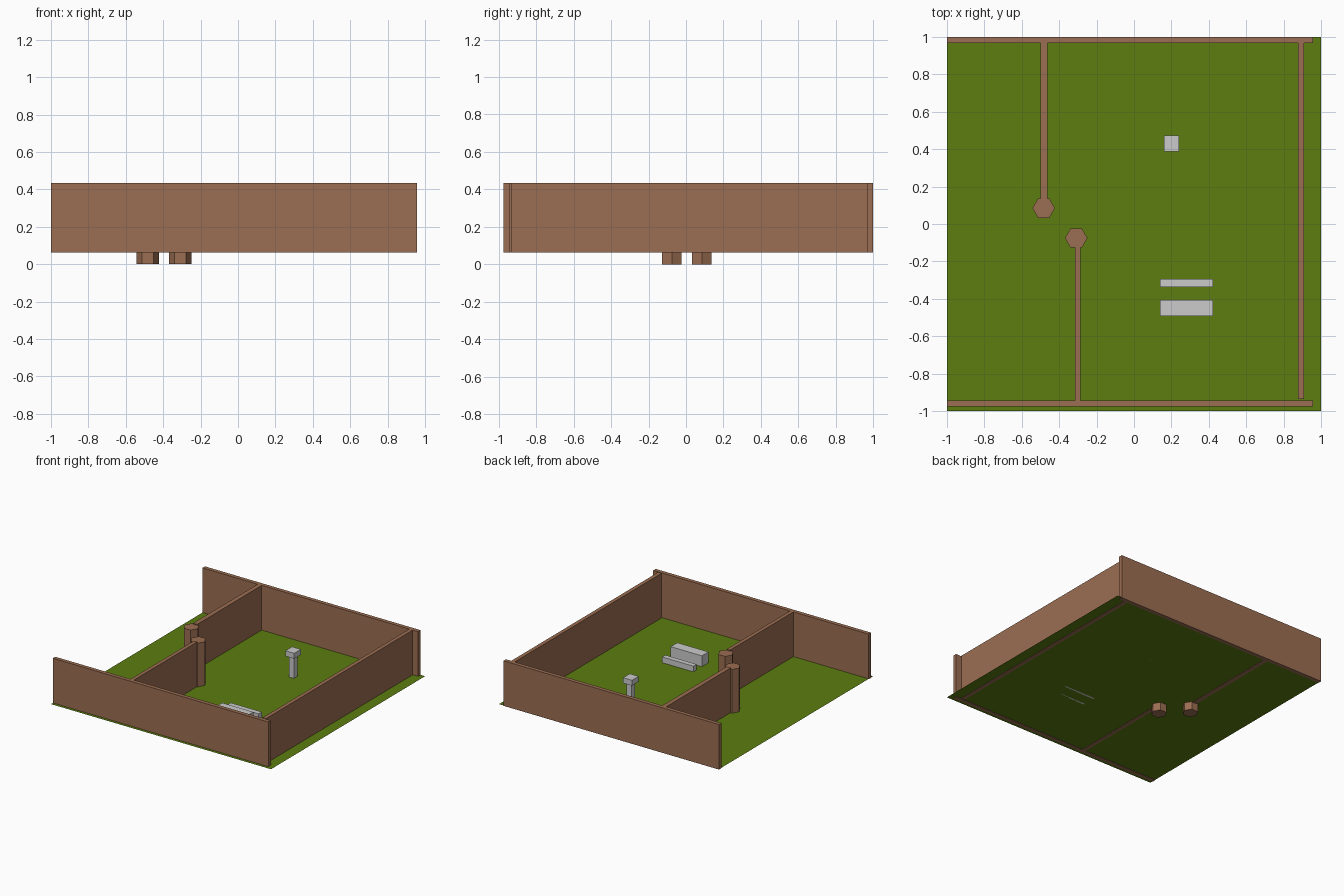
import bpy

if "Cube" in bpy.data.objects:
    bpy.data.objects.remove(bpy.data.objects["Cube"])

GROUND = 0.066
WALL_BOTTOM, WALL_TOP = 0.063, 0.433


def material(name, rgb):
    m = bpy.data.materials.new(name)
    m.diffuse_color = (*rgb, 1)
    m.use_nodes = True
    m.node_tree.nodes["Principled BSDF"].inputs["Base Color"].default_value = m.diffuse_color
    return m


GRASS = material("grass green", (0.107, 0.205, 0.005))
BROWN = material("wall brown", (0.33, 0.155, 0.085))
STONE = material("stone grey", (0.60, 0.60, 0.60))


def box(name, x0, x1, y0, y1, z0, z1, mat):
    bpy.ops.mesh.primitive_cube_add(
        size=1, location=((x0 + x1) / 2, (y0 + y1) / 2, (z0 + z1) / 2))
    ob = bpy.context.object
    ob.name = name
    ob.scale = (x1 - x0, y1 - y0, z1 - z0)
    bpy.ops.object.transform_apply(location=False, rotation=False, scale=True)
    ob.data.materials.append(mat)


def hex_post(name, x, y, z0, z1, mat):
    # default cylinder has a vertex on +y; turn it so corners point along x
    bpy.ops.mesh.primitive_cylinder_add(
        vertices=6, radius=0.06, depth=z1 - z0,
        location=(x, y, (z0 + z1) / 2), rotation=(0, 0, 0.5235988))
    ob = bpy.context.object
    ob.name = name
    ob.data.materials.append(mat)


# flat lawn, a single sheet
bpy.ops.mesh.primitive_plane_add(size=2, location=(0, 0, GROUND))
bpy.context.object.name = "lawn"
bpy.context.object.data.materials.append(GRASS)

# outer and inner walls, all the same height
for name, x0, x1, y0, y1 in (
    ("back_wall", -1.0, 0.958, 0.968, 1.0),
    ("front_wall", -1.0, 0.958, -0.975, -0.943),
    ("right_wall", 0.878, 0.91, -0.935, 0.97),
    ("inner_wall_back", -0.499, -0.462, 0.13, 0.97),
    ("inner_wall_front", -0.316, -0.285, -0.945, -0.12),
):
    box(name, x0, x1, y0, y1, WALL_BOTTOM, WALL_TOP, BROWN)

# six-sided gate posts, sunk through the lawn
hex_post("gate_post_back", -0.483, 0.085, 0.0, 0.425, BROWN)
hex_post("gate_post_front", -0.309, -0.075, 0.0, 0.425, BROWN)

# stone pedestal: thin shaft with a wider cap
box("pedestal_shaft", 0.178, 0.222, 0.408, 0.452, GROUND, 0.245, STONE)
box("pedestal_cap", 0.16, 0.24, 0.387, 0.473, 0.24, 0.285, STONE)

# stone table and low bench
box("stone_table", 0.14, 0.423, -0.492, -0.406, GROUND, 0.155, STONE)
box("stone_bench", 0.14, 0.423, -0.336, -0.295, GROUND, 0.113, STONE)
